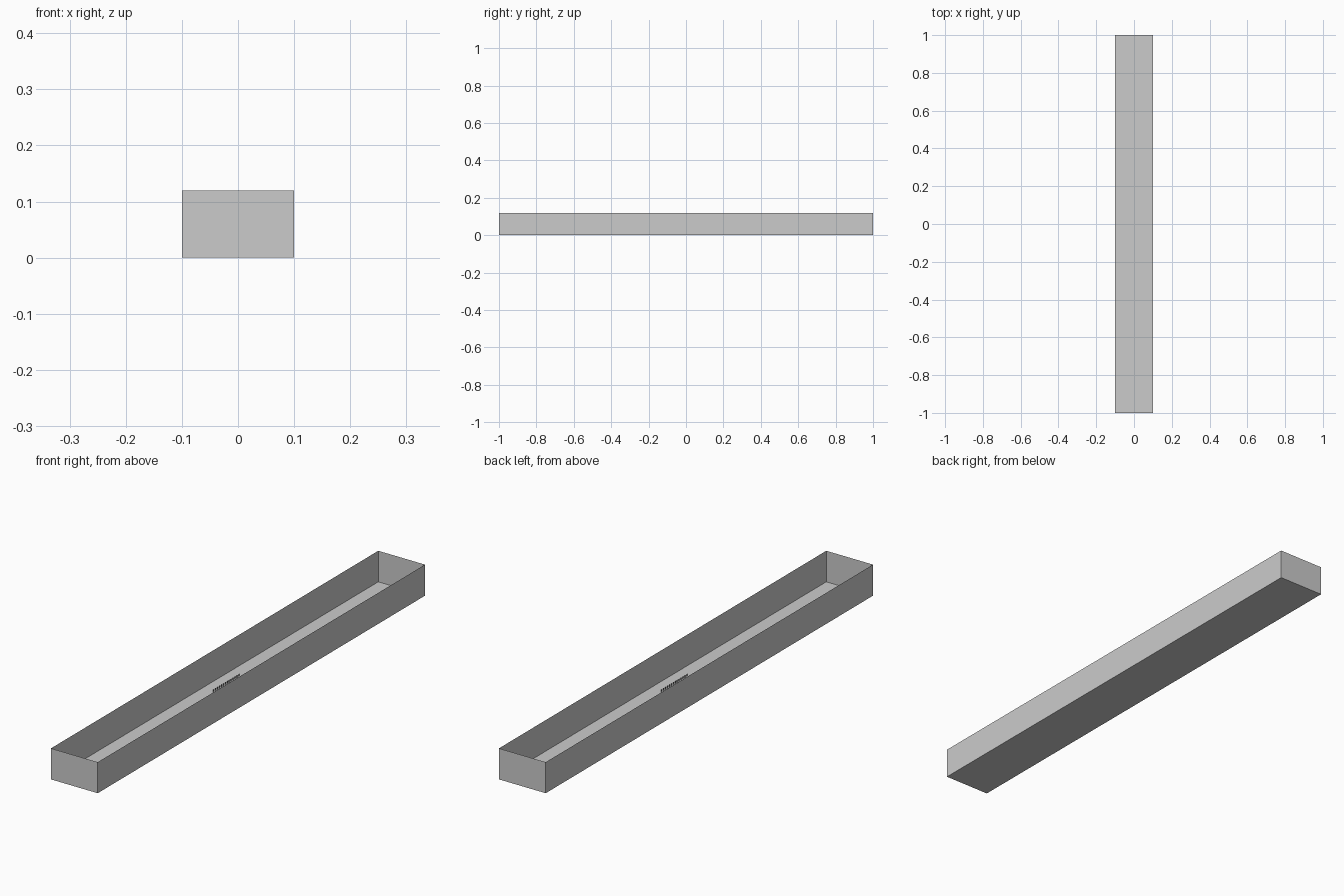
import bpy, bmesh

if "Cube" in bpy.data.objects:
    bpy.data.objects.remove(bpy.data.objects["Cube"])


def make_object(name, bm):
    mesh = bpy.data.meshes.new(name)
    bm.to_mesh(mesh)
    bm.free()
    obj = bpy.data.objects.new(name, mesh)
    bpy.context.collection.objects.link(obj)
    return obj


def quad(bm, points):
    bm.faces.new([bm.verts.new(p) for p in points])


# Long open trough: thin sheet floor and four walls
W, L, H = 0.2, 2.0, 0.12
bm = bmesh.new()
bmesh.ops.create_cube(bm, size=1)
for v in bm.verts:
    v.co = (v.co.x * W, v.co.y * L, (v.co.z + 0.5) * H)
top = [f for f in bm.faces if f.normal.z > 0.9]
bmesh.ops.delete(bm, geom=top, context='FACES_ONLY')
make_object("trough", bm)

# Two rows of tiny upright blades on the floor, around the middle
COUNT, SPAN, BLADE_W, BLADE_H = 14, 0.155, 0.006, 0.01
for name, x in (("left_blade_row", -0.05), ("right_blade_row", 0.05)):
    bm = bmesh.new()
    for i in range(COUNT):
        y = -SPAN / 2 + SPAN * i / (COUNT - 1)
        a, b = y - BLADE_W / 2, y + BLADE_W / 2
        quad(bm, [(x, a, 0), (x, b, 0), (x, b, BLADE_H), (x, a, BLADE_H)])
    make_object(name, bm)

# Tiny stud at the centre of the floor
bm = bmesh.new()
bmesh.ops.create_cube(bm, size=0.006)
bmesh.ops.translate(bm, vec=(0, 0, 0.003), verts=bm.verts)
make_object("centre_stud", bm)
